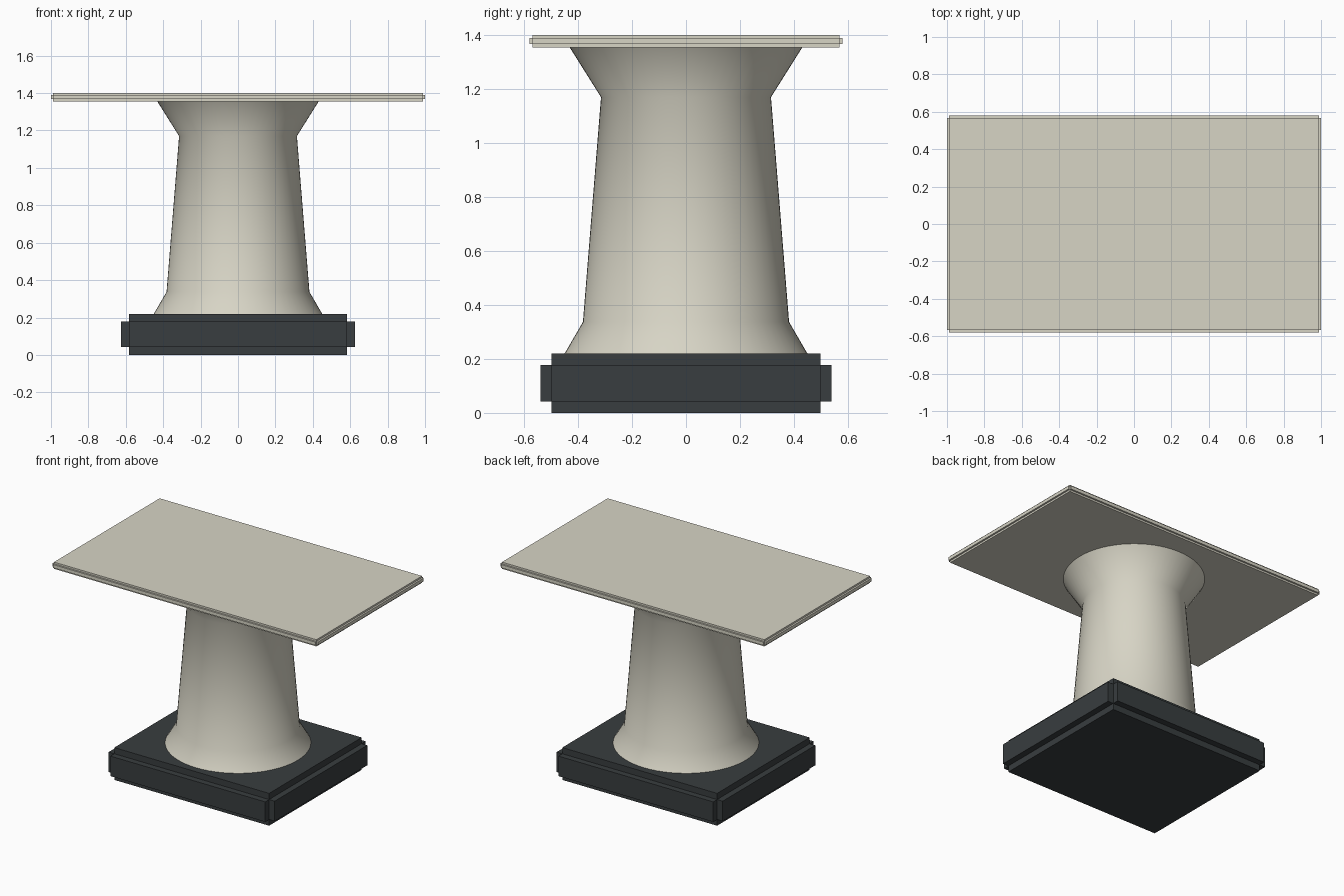
import bpy, bmesh
from math import radians
from mathutils import Vector

if "Cube" in bpy.data.objects:
    bpy.data.objects.remove(bpy.data.objects["Cube"])


def material(name, rgb):
    m = bpy.data.materials.new(name)
    m.diffuse_color = (*rgb, 1)
    m.use_nodes = True
    m.node_tree.nodes["Principled BSDF"].inputs["Base Color"].default_value = m.diffuse_color
    return m


def add_object(name, bm, mat):
    bmesh.ops.recalc_face_normals(bm, faces=bm.faces)
    me = bpy.data.meshes.new(name)
    bm.to_mesh(me)
    bm.free()
    me.materials.append(mat)
    ob = bpy.data.objects.new(name, me)
    bpy.context.collection.objects.link(ob)
    return ob


def stepped_slab(name, hx, hy, z0, z1, step, mat):
    """Box core whose six faces are each pushed out, leaving notched edges."""
    bm = bmesh.new()
    bmesh.ops.create_cube(bm, size=2)
    half = Vector((hx - step, hy - step, (z1 - z0) / 2 - step))
    bmesh.ops.scale(bm, vec=half, verts=bm.verts)
    bm.normal_update()
    faces = bmesh.ops.extrude_discrete_faces(bm, faces=bm.faces[:])["faces"]
    for f in faces:
        c = f.calc_center_median()
        axis = max(range(3), key=lambda i: abs(c[i]))
        push = Vector((0, 0, 0))
        push[axis] = step if c[axis] > 0 else -step
        bmesh.ops.translate(bm, vec=push, verts=f.verts)
    bmesh.ops.translate(bm, vec=(0, 0, (z0 + z1) / 2), verts=bm.verts)
    return add_object(name, bm, mat)


def turned(name, profile, sides, mat):
    """Revolve a (radius, z) profile about the z axis."""
    bm = bmesh.new()
    vs = [bm.verts.new((r, 0, z)) for r, z in profile]
    es = [bm.edges.new(p) for p in zip(vs, vs[1:])]
    bmesh.ops.spin(bm, geom=vs + es, axis=(0, 0, 1), cent=(0, 0, 0),
                   angle=radians(360), steps=sides, use_merge=True)
    bmesh.ops.remove_doubles(bm, verts=bm.verts, dist=1e-4)
    ob = add_object(name, bm, mat)
    bpy.context.view_layer.objects.active = ob
    ob.select_set(True)
    bpy.ops.object.shade_smooth_by_angle(angle=radians(50))
    ob.select_set(False)
    return ob


stone = material("pale_stone", (0.68, 0.66, 0.56))
dark = material("dark_plinth", (0.04, 0.047, 0.05))

# plinth, flared column and thin top
stepped_slab("base_plinth", 0.625, 0.54, 0.0, 0.22, 0.042, dark)
turned("pedestal_column",
       [(0.45, 0.22), (0.382, 0.337), (0.315, 1.17), (0.432, 1.356)], 64, stone)
stepped_slab("table_top", 1.0, 0.58, 1.355, 1.401, 0.012, stone)
